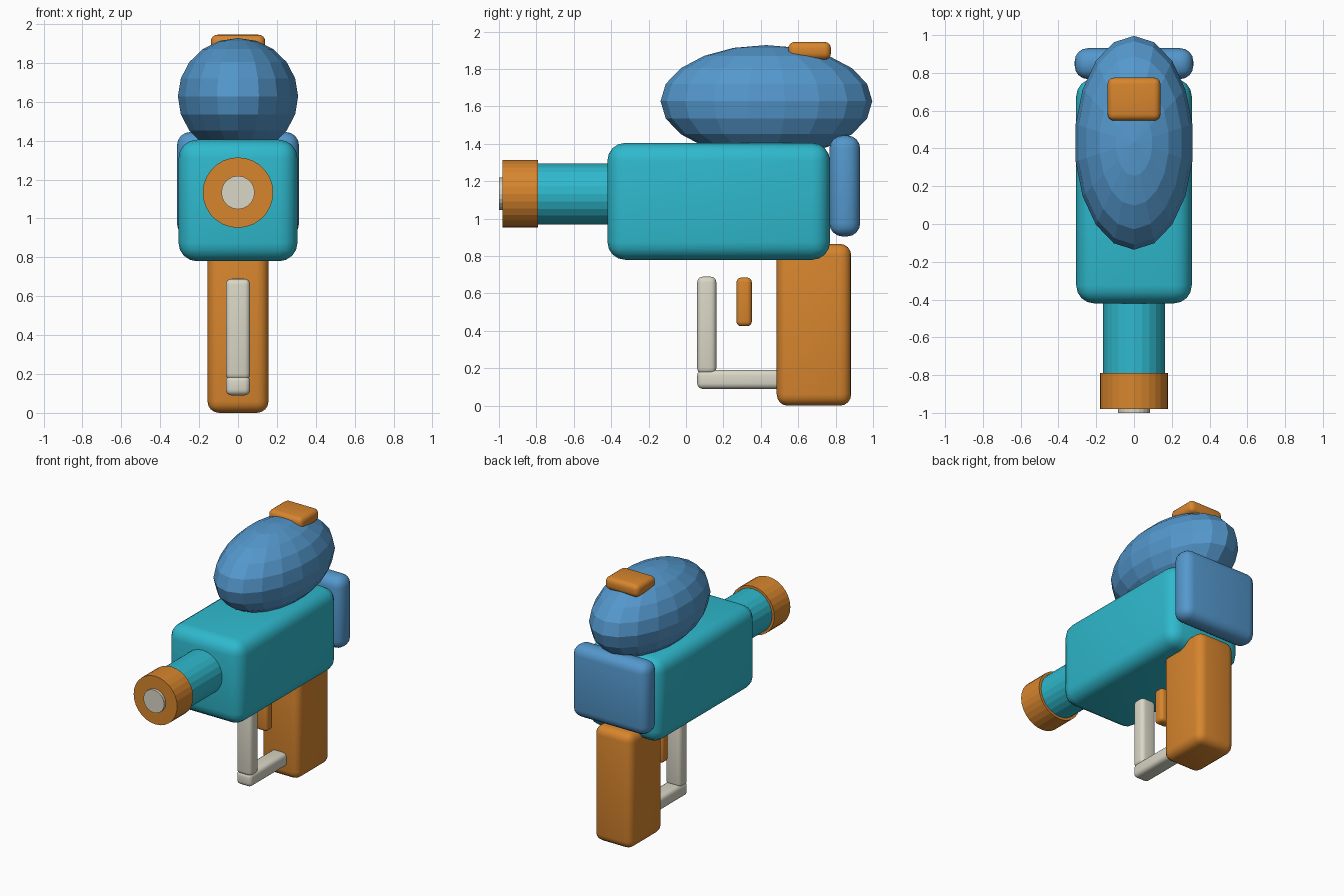
import bpy, bmesh, math
from mathutils import Matrix

if "Cube" in bpy.data.objects:
    bpy.data.objects.remove(bpy.data.objects["Cube"])


def material(name, rgb):
    m = bpy.data.materials.new(name)
    m.diffuse_color = (*rgb, 1)
    m.use_nodes = True
    m.node_tree.nodes["Principled BSDF"].inputs["Base Color"].default_value = m.diffuse_color
    return m


TEAL = material("teal", (0.028, 0.485, 0.61))
BLUE = material("blue", (0.089, 0.314, 0.61))
ORANGE = material("orange", (0.68, 0.235, 0.027))
CREAM = material("cream", (0.70, 0.68, 0.565))


def finish(bm, name, mat, smooth=False):
    bmesh.ops.recalc_face_normals(bm, faces=bm.faces)
    me = bpy.data.meshes.new(name)
    bm.to_mesh(me)
    bm.free()
    me.materials.append(mat)
    for p in me.polygons:
        p.use_smooth = smooth
    ob = bpy.data.objects.new(name, me)
    bpy.context.collection.objects.link(ob)
    return ob


def rounded_box(name, mat, half_x, y0, y1, z0, z1, radius):
    """Box centred on x = 0 with rounded edges."""
    bm = bmesh.new()
    size = Matrix.Diagonal((2 * half_x, y1 - y0, z1 - z0, 1))
    bmesh.ops.create_cube(
        bm, size=1, matrix=Matrix.Translation((0, (y0 + y1) / 2, (z0 + z1) / 2)) @ size)
    bmesh.ops.bevel(bm, geom=bm.edges[:], offset=radius, segments=4,
                    profile=0.5, affect='EDGES')
    return finish(bm, name, mat, True)


def tube(name, mat, radius, y0, y1, sides):
    """Solid cylinder along y on the barrel axis."""
    bm = bmesh.new()
    bmesh.ops.create_cone(
        bm, cap_ends=True, segments=sides, radius1=radius, radius2=radius, depth=y1 - y0,
        matrix=Matrix.Translation((0, (y0 + y1) / 2, 1.133)) @ Matrix.Rotation(math.pi / 2, 4, 'X'))
    return finish(bm, name, mat)


# Main housing and rear plate
rounded_box("body", TEAL, 0.306, -0.42, 0.77, 0.78, 1.405, 0.095)
rounded_box("rear_plate", BLUE, 0.314, 0.767, 0.931, 0.905, 1.445, 0.07)

# Barrel, muzzle ring and nozzle tip
tube("barrel", TEAL, 0.163, -0.82, -0.30, 24)
tube("muzzle_ring", ORANGE, 0.181, -0.98, -0.79, 28)
tube("nozzle_tip", CREAM, 0.086, -1.0, -0.90, 20)

# Grip, trigger and guard
rounded_box("grip", ORANGE, 0.157, 0.485, 0.883, 0.0, 0.865, 0.06)
rounded_box("trigger", ORANGE, 0.05, 0.27, 0.352, 0.425, 0.685, 0.025)
rounded_box("guard_front", CREAM, 0.063, 0.06, 0.162, 0.17, 0.69, 0.03)
rounded_box("guard_bottom", CREAM, 0.063, 0.06, 0.55, 0.09, 0.192, 0.03)

# Faceted tank on top, with corners pointing along y
bm = bmesh.new()
bmesh.ops.create_uvsphere(bm, u_segments=18, v_segments=10, radius=1)
if max(v.co.y for v in bm.verts) < 0.999:
    bmesh.ops.rotate(bm, verts=bm.verts, matrix=Matrix.Rotation(math.pi / 2, 3, 'Z'))
bmesh.ops.scale(bm, verts=bm.verts, vec=(0.314, 0.566, 0.30))
bmesh.ops.translate(bm, verts=bm.verts, vec=(0, 0.43, 1.628))
finish(bm, "tank", BLUE)

# Filler cap
rounded_box("filler_cap", ORANGE, 0.14, 0.547, 0.775, 1.85, 1.945, 0.035)
